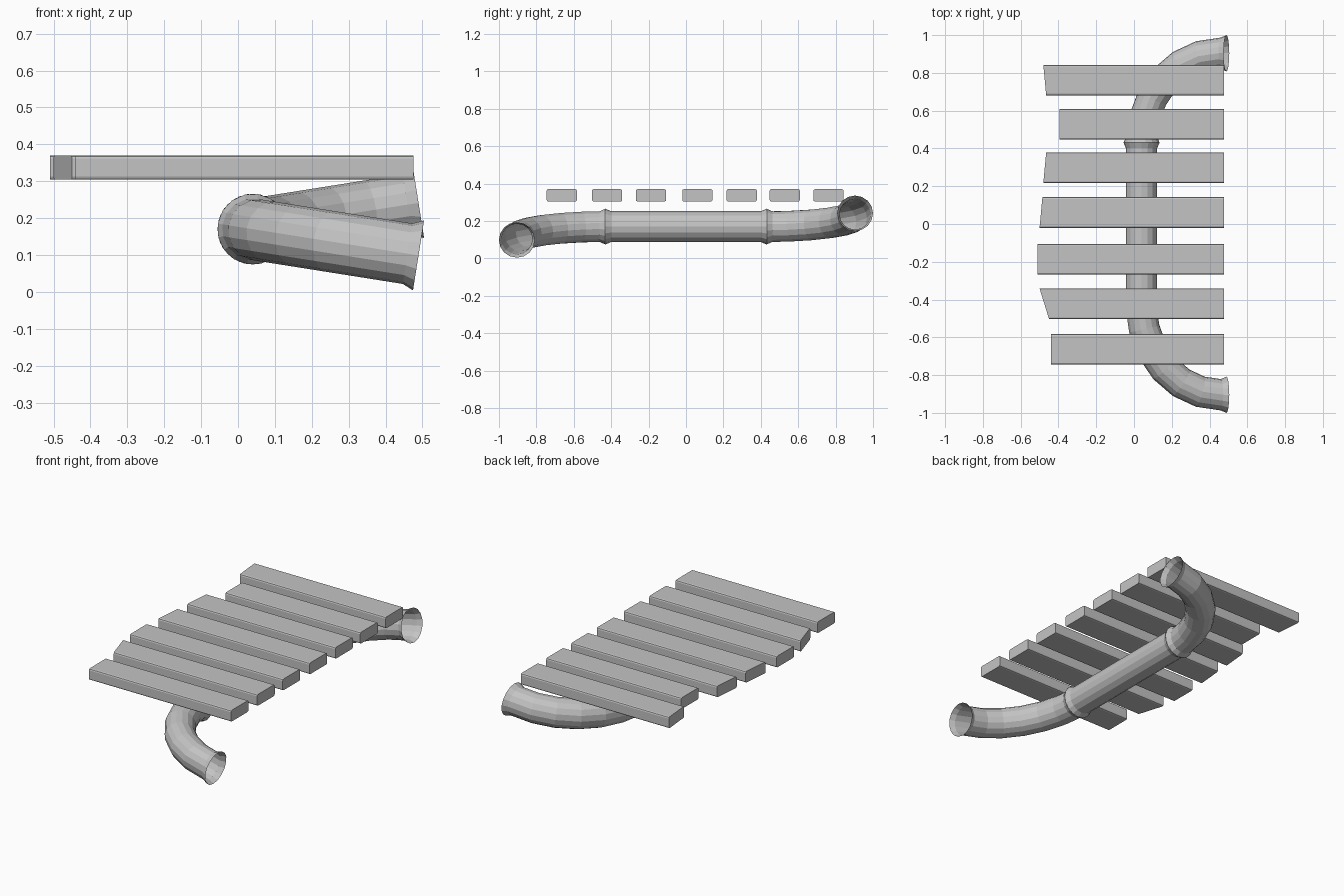
import bpy, bmesh, math
from mathutils import Vector

cube = bpy.data.objects.get("Cube")
if cube:
    bpy.data.objects.remove(cube, do_unlink=True)

grey = bpy.data.materials.new("plain_grey")
grey.use_nodes = True
colour = (0.55, 0.55, 0.55, 1)
grey.diffuse_color = colour
grey.node_tree.nodes["Principled BSDF"].inputs["Base Color"].default_value = colour

SIDES = 16
RADIUS, FLARE, LIP = 0.083, 0.096, 0.03
AXIS_X, AXIS_Z, JOINT_Y = 0.04, 0.17, 0.432


def add_object(name, bm):
    bmesh.ops.recalc_face_normals(bm, faces=bm.faces)
    mesh = bpy.data.meshes.new(name)
    bm.to_mesh(mesh)
    bm.free()
    mesh.materials.append(grey)
    obj = bpy.data.objects.new(name, mesh)
    bpy.context.collection.objects.link(obj)
    return obj


def tube(name, rings, up):
    """Open tube through (centre, direction, radius) rings; up is normal to the bend."""
    bm = bmesh.new()
    loops = []
    for centre, direction, radius in rings:
        side = direction.cross(up).normalized()
        loop = []
        for i in range(SIDES):
            a = math.tau * i / SIDES
            loop.append(bm.verts.new(centre + radius * (side * math.cos(a) + up * math.sin(a))))
        loops.append(loop)
    for a, b in zip(loops, loops[1:]):
        for i in range(SIDES):
            j = (i + 1) % SIDES
            bm.faces.new((a[i], a[j], b[j], b[i]))
    return add_object(name, bm)


# Straight middle pipe with flared ends
along = Vector((0, 1, 0))
stations = [(-JOINT_Y, FLARE), (LIP - JOINT_Y, RADIUS), (JOINT_Y - LIP, RADIUS), (JOINT_Y, FLARE)]
tube("straight_pipe",
     [(Vector((AXIS_X, y, AXIS_Z)), along, r) for y, r in stations], Vector((0, 0, 1)))


# Curved pipe ends, the front one dipping and the back one rising
def elbow(name, sign):
    tilt = math.radians(9) * sign
    out = Vector((math.cos(tilt), 0, math.sin(tilt)))
    run = Vector((0, sign, 0))
    up = out.cross(run).normalized()
    start = Vector((AXIS_X, sign * JOINT_Y, AXIS_Z))
    reach, depth, steps = 0.425, 0.472, 6
    rings = [(start, run, FLARE)]
    for i in range(steps + 1):
        a = math.pi / 2 * i / steps
        centre = start + out * reach * (1 - math.cos(a)) + run * depth * math.sin(a)
        direction = out * reach * math.sin(a) + run * depth * math.cos(a)
        if i == 0:
            centre = start + run * LIP
        rings.append((centre, direction, RADIUS))
    rings.append((centre + out * LIP, out, FLARE))
    tube(name, rings, up)


elbow("front_elbow_pipe", -1)
elbow("back_elbow_pipe", 1)


# Slats: front edge y, then the left end x at the front and back corners
SLATS = [(-0.745, -0.44, -0.44), (-0.503, -0.45, -0.50), (-0.268, -0.51, -0.51),
         (-0.02, -0.50, -0.485), (0.217, -0.48, -0.465), (0.447, -0.395, -0.395),
         (0.681, -0.465, -0.48)]
BOTTOM, TOP, WIDTH, END_X = 0.304, 0.37, 0.162, 0.476

for n, (y, x_front, x_back) in enumerate(SLATS, 1):
    bm = bmesh.new()
    bmesh.ops.create_cube(bm, size=2)
    long_edges = [e for e in bm.edges if abs(e.verts[0].co.x - e.verts[1].co.x) > 1]
    for v in bm.verts:
        px, py, pz = v.co
        v.co = (END_X if px > 0 else (x_back if py > 0 else x_front),
                y + WIDTH if py > 0 else y,
                TOP if pz > 0 else BOTTOM)
    bmesh.ops.bevel(bm, geom=long_edges, offset=0.009, segments=2, profile=0.5, affect='EDGES')
    add_object(f"slat_{n}", bm)
